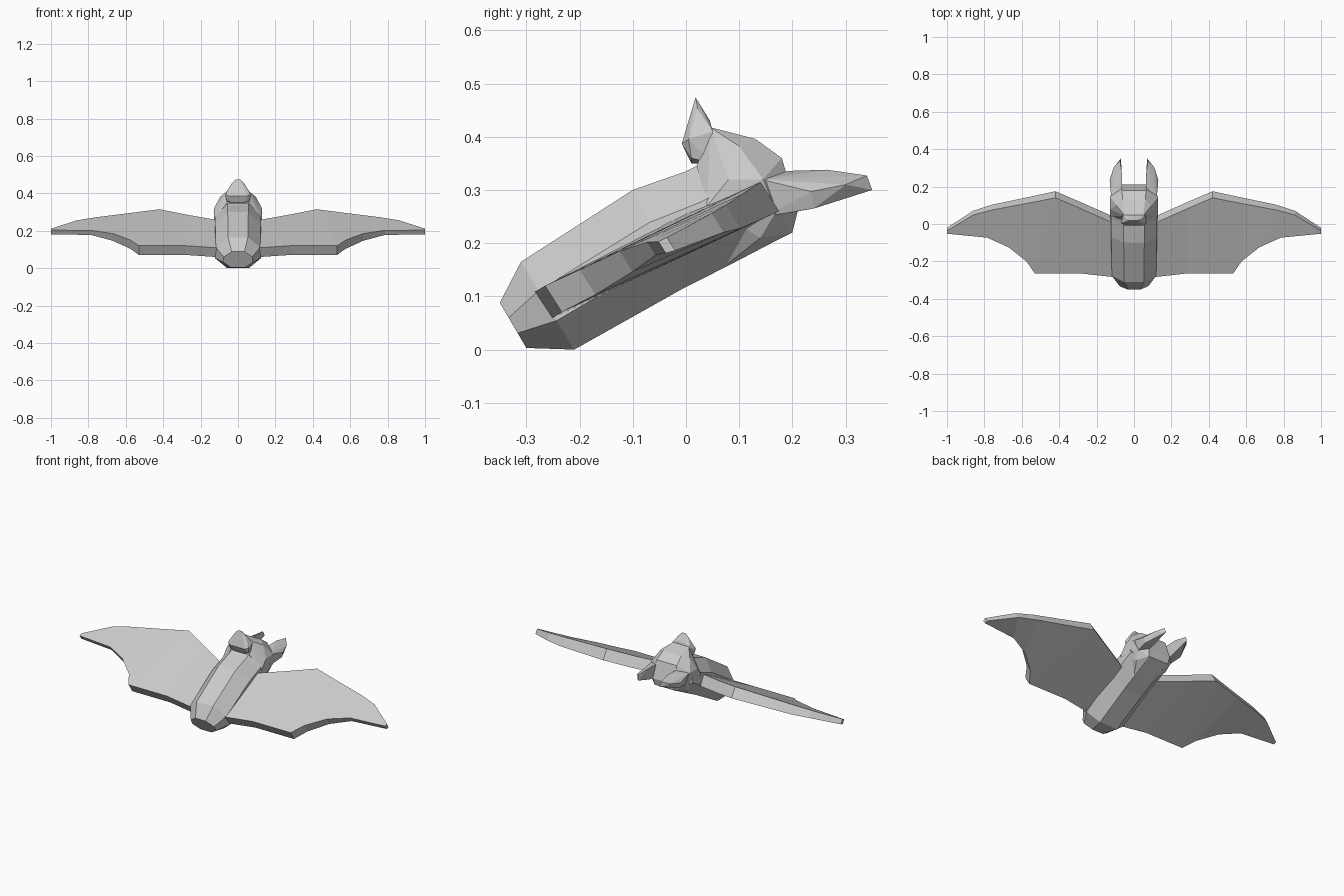
import bpy, bmesh

# Single fur colour
grey = bpy.data.materials.new("grey_fur")
grey.diffuse_color = (0.6, 0.6, 0.6, 1)


def finish(name, bm):
    bmesh.ops.recalc_face_normals(bm, faces=bm.faces[:])
    me = bpy.data.meshes.new(name)
    bm.to_mesh(me)
    bm.free()
    me.materials.append(grey)
    ob = bpy.data.objects.new(name, me)
    bpy.context.collection.objects.link(ob)
    return ob


def loft(name, rings):
    """Skin closed rings of equal length and cap both ends."""
    bm = bmesh.new()
    vs = [[bm.verts.new(p) for p in r] for r in rings]
    n = len(vs[0])
    for a, b in zip(vs, vs[1:]):
        for i in range(n):
            j = (i + 1) % n
            bm.faces.new((a[i], a[j], b[j], b[i]))
    bm.faces.new(vs[0][::-1])
    bm.faces.new(vs[-1])
    return finish(name, bm)


def hull(name, pts):
    """Faceted solid around a few points."""
    bm = bmesh.new()
    for p in pts:
        bm.verts.new(p)
    res = bmesh.ops.convex_hull(bm, input=bm.verts[:])
    loose = [v for v in bm.verts if not v.link_faces]
    bmesh.ops.delete(bm, geom=loose, context='VERTS')
    bmesh.ops.dissolve_limit(bm, angle_limit=0.05, verts=bm.verts[:], edges=bm.edges[:])
    return finish(name, bm)


def both(pts, s=(1, -1)):
    return [(k * x, y, z) for x, y, z in pts for k in s]


# Body: eight-sided tilted tube, each ring given by upper and lower (y, z) and width
def body_ring(top, bottom, w):
    half = []
    for t, x in ((0, 0.055), (0.33, 0.122), (0.67, 0.128), (1, 0.06)):
        half.append((x * w, top[0] + (bottom[0] - top[0]) * t,
                     top[1] + (bottom[1] - top[1]) * t))
    return half + [(-x, y, z) for x, y, z in reversed(half)]


loft("body", [body_ring(*r) for r in (
    ((-0.35, 0.088), (-0.30, 0.003), 0.62),
    ((-0.31, 0.165), (-0.21, 0.0), 0.97),
    ((-0.10, 0.30), (-0.005, 0.115), 1.0),
    ((0.0, 0.335), (0.08, 0.158), 1.0),
    ((0.05, 0.36), (0.17, 0.205), 1.0))])

# Head
hull("head", both([
    (0.05, 0.045, 0.418), (0.06, 0.13, 0.396), (0.065, 0.18, 0.36),
    (0.07, 0.187, 0.335), (0.07, 0.21, 0.26), (0.065, 0.20, 0.22),
    (0.095, 0.10, 0.382), (0.128, 0.08, 0.32), (0.128, 0.145, 0.32),
    (0.115, 0.17, 0.26), (0.10, 0.14, 0.21), (0.06, 0.07, 0.155),
    (0.06, 0.02, 0.345), (0.128, 0.04, 0.27)]))

# Snout, pointing upward with a flat chin at the front
hull("snout", both([
    (0.012, 0.018, 0.474), (0.034, 0.022, 0.452), (0.068, 0.005, 0.395),
    (0.05, -0.008, 0.387), (0.06, 0.01, 0.36), (0.03, 0.01, 0.35),
    (0.03, 0.045, 0.43), (0.06, 0.05, 0.41), (0.06, 0.05, 0.35)]))

# Wings: leading point, trailing point, and slab thickness at each
wing = [
    ((0.10, 0.00, 0.255), (0.10, -0.285, 0.108), 1.0, 0.9),
    ((0.28, 0.08, 0.287), (0.28, -0.265, 0.12), 1.0, 0.9),
    ((0.42, 0.14, 0.315), (0.53, -0.265, 0.12), 1.0, 0.9),
    ((0.60, 0.105, 0.292), (0.575, -0.20, 0.15), 0.9, 0.85),
    ((0.76, 0.075, 0.272), (0.67, -0.125, 0.185), 0.8, 0.7),
    ((0.86, 0.048, 0.256), (0.785, -0.073, 0.202), 0.65, 0.45),
    ((1.00, -0.036, 0.211), (1.00, -0.052, 0.203), 0.45, 0.4)]
# Ear outline points
ear = [
    (0.065, 0.13, 0.33), (0.065, 0.20, 0.336), (0.065, 0.265, 0.338),
    (0.075, 0.34, 0.327), (0.07, 0.35, 0.30), (0.11, 0.30, 0.31),
    (0.13, 0.235, 0.297), (0.12, 0.24, 0.265), (0.122, 0.14, 0.32),
    (0.07, 0.24, 0.265), (0.07, 0.20, 0.258), (0.11, 0.15, 0.25)]


def under(p, k):
    return (p[0], p[1] + 0.035 * k, p[2] - 0.055 * k)


for side, s in (("right", 1), ("left", -1)):
    rings = [both([a, b, under(b, kb), under(a, ka)], (s,)) for a, b, ka, kb in wing]
    loft(side + "_wing", rings)
    hull(side + "_ear", both(ear, (s,)))
